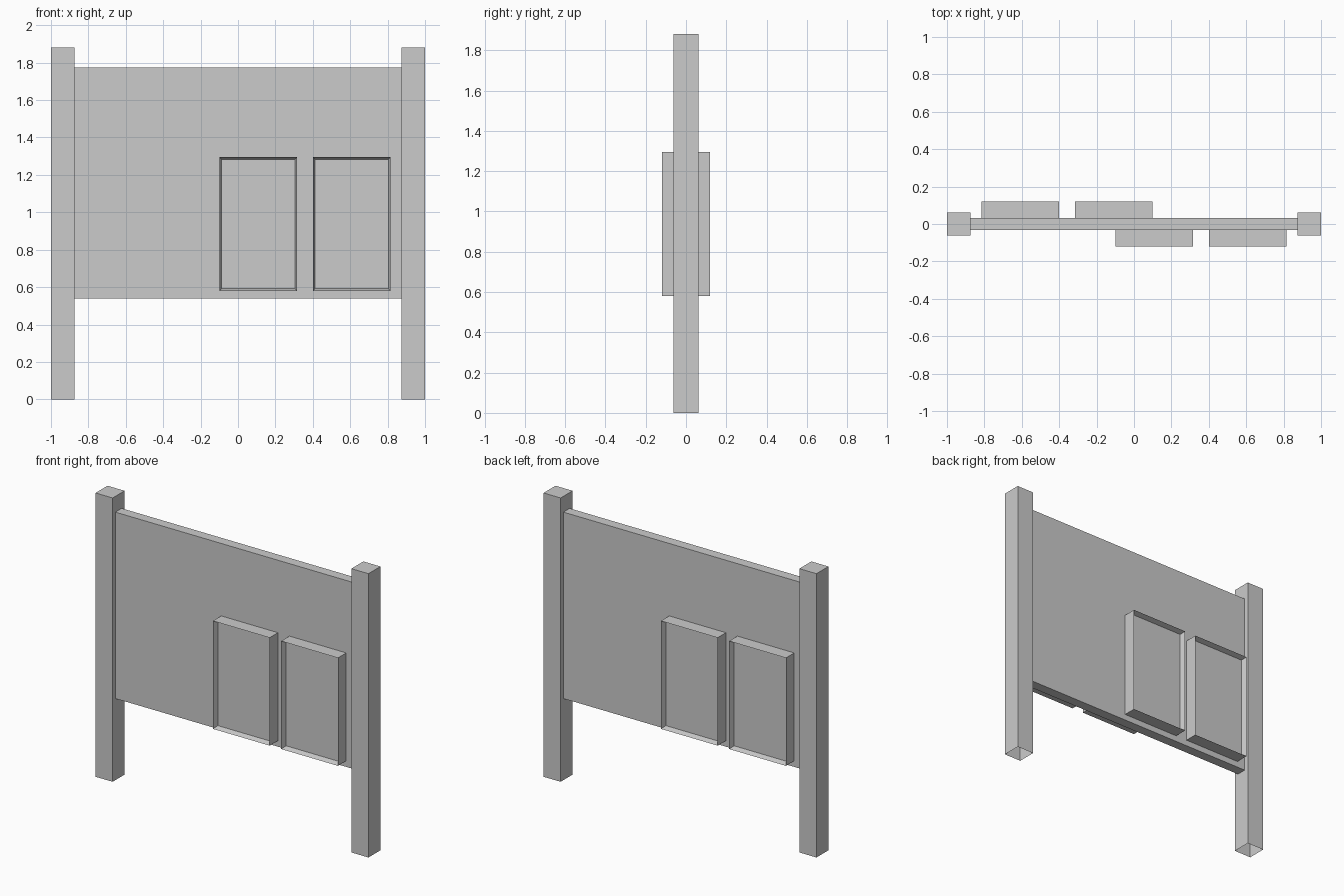
import bpy
import bmesh
from mathutils import Matrix, Vector

if "Cube" in bpy.data.objects:
    bpy.data.objects.remove(bpy.data.objects["Cube"], do_unlink=True)

# Single plain grey
grey = bpy.data.materials.new("light grey")
grey.use_nodes = True
grey.diffuse_color = (0.6, 0.6, 0.6, 1)
grey.node_tree.nodes["Principled BSDF"].inputs["Base Color"].default_value = grey.diffuse_color


def box_mesh(low, high):
    low, high = Vector(low), Vector(high)
    bm = bmesh.new()
    bmesh.ops.create_cube(bm, size=1)
    bmesh.ops.scale(bm, vec=high - low, verts=bm.verts)
    bmesh.ops.translate(bm, vec=(low + high) / 2, verts=bm.verts)
    bm.normal_update()
    return bm


def face_toward(bm, direction):
    return max(bm.faces, key=lambda f: f.normal.dot(Vector(direction)))


def add_object(name, bm):
    mesh = bpy.data.meshes.new(name)
    bm.to_mesh(mesh)
    bm.free()
    mesh.materials.append(grey)
    obj = bpy.data.objects.new(name, mesh)
    bpy.context.collection.objects.link(obj)


# Board between the posts
BOARD_Y = 0.033
add_object("board", box_mesh((-0.875, -BOARD_Y, 0.54), (0.875, BOARD_Y, 1.775)))

# Square posts, open underneath
for name, x in (("right_post", -0.9375), ("left_post", 0.9375)):
    bm = box_mesh((x - 0.0625, -0.0625, 0), (x + 0.0625, 0.0625, 1.88))
    bmesh.ops.delete(bm, geom=[face_toward(bm, (0, 0, -1))], context='FACES_ONLY')
    add_object(name, bm)

# Shallow trays with a sharp rim and sloped inner walls, two on each side
for side, turn in (("front", 0), ("back", 180)):
    for place, x in (("inner", 0.108), ("outer", 0.608)):
        bm = box_mesh((x - 0.208, -0.12, 0.58), (x + 0.208, -BOARD_Y, 1.295))
        bmesh.ops.inset_region(bm, faces=[face_toward(bm, (0, -1, 0))],
                               thickness=0.016, depth=-0.035)
        bmesh.ops.rotate(bm, verts=bm.verts, cent=(0, 0, 0),
                         matrix=Matrix.Rotation(turn * 3.14159265 / 180, 3, 'Z'))
        add_object(f"{side}_{place}_tray", bm)
